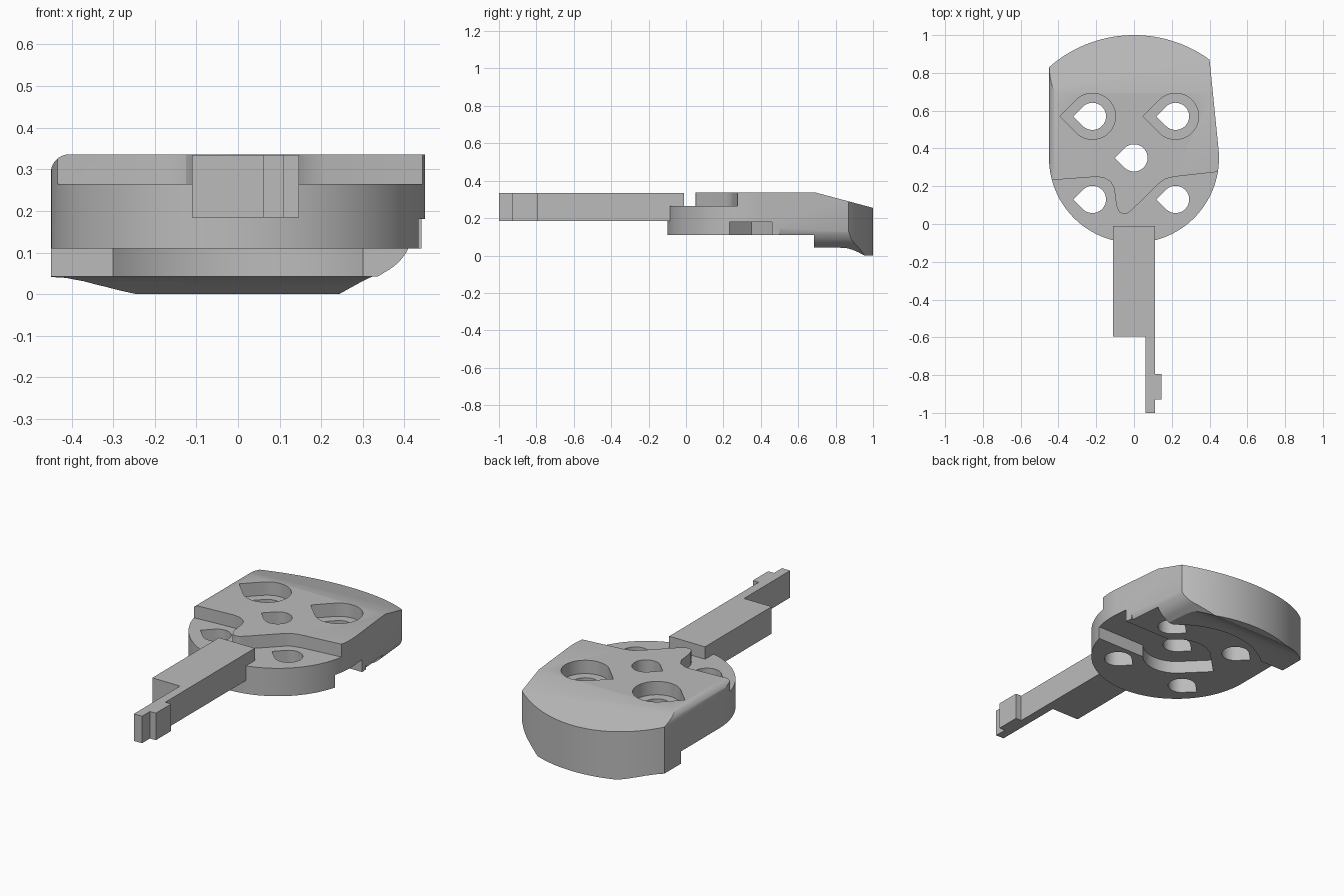
import bpy, bmesh
from math import sin, cos, radians, sqrt, atan2, degrees

cube = bpy.data.objects.get("Cube")
if cube:
    bpy.data.objects.remove(cube, do_unlink=True)

grey = bpy.data.materials.new("plain grey")
grey.use_nodes = True
grey.diffuse_color = (0.5, 0.5, 0.5, 1)
grey.node_tree.nodes["Principled BSDF"].inputs["Base Color"].default_value = (0.5, 0.5, 0.5, 1)


def arc(cx, cy, r, a0, a1, n):
    """Points on an arc, angles in degrees."""
    angles = [radians(a0 + (a1 - a0) * i / n) for i in range(n + 1)]
    return [(cx + r * cos(a), cy + r * sin(a)) for a in angles]


def teardrop(cx, cy, r):
    """Round hole with a right-angled tip pointing to -x."""
    return arc(cx, cy, r, -135, 135, 36) + [(cx - r * sqrt(2), cy)]


def prism(name, profile, lo, hi, axis="z", shear=0.0):
    """Extrude a 2D profile along an axis; shear slides the far end in x."""
    place = {"z": lambda p, h: (p[0], p[1], h),
             "y": lambda p, h: (p[0] - shear * (h - lo), h, p[1]),
             "x": lambda p, h: (h, p[0], p[1])}[axis]
    bm = bmesh.new()
    ends = [[bm.verts.new(place(p, h)) for p in profile] for h in (lo, hi)]
    for end in ends:
        bm.faces.new(end)
    n = len(profile)
    for i in range(n):
        j = (i + 1) % n
        bm.faces.new((ends[0][i], ends[0][j], ends[1][j], ends[1][i]))
    bmesh.ops.recalc_face_normals(bm, faces=bm.faces)
    mesh = bpy.data.meshes.new(name)
    bm.to_mesh(mesh)
    bm.free()
    mesh.materials.append(grey)
    obj = bpy.data.objects.new(name, mesh)
    bpy.context.collection.objects.link(obj)
    return obj


def cut(target, cutter):
    """Subtract the cutter, then delete it."""
    mod = target.modifiers.new("cut", "BOOLEAN")
    mod.operation = "DIFFERENCE"
    mod.solver = "EXACT"
    mod.object = cutter
    bpy.context.view_layer.objects.active = target
    bpy.ops.object.modifier_apply(modifier=mod.name)
    bpy.data.objects.remove(cutter, do_unlink=True)


# Body blank: round front, straight flanks, shallow rounded back
R, CY, TOP, STEP, BASE = 0.45, 0.35, 0.336, 0.265, 0.11
BACK_R, BACK_Y = 0.68, 0.32
a_right = degrees(atan2(0.55, 0.4))
a_left = degrees(atan2(0.51, -0.45))
outline = arc(0, CY, R, 180, 367, 64) + arc(0, BACK_Y, BACK_R, a_right, a_left, 32)
body = prism("body", outline, 0, TOP)

# Lowered front ledge with a tongue reaching forward
ledge = [(-0.6, 0.225), (-0.43, 0.233), (-0.2, 0.25), (-0.16, 0.245), (-0.125, 0.225),
         (-0.105, 0.19), (-0.098, 0.13), (-0.09, 0.085), (-0.075, 0.06), (-0.053, 0.052),
         (-0.03, 0.058), (0.0, 0.085), (0.13, 0.213), (0.165, 0.238), (0.21, 0.25),
         (0.6, 0.293), (0.6, -0.3), (-0.6, -0.3)]
cut(body, prism("ledge_cutter", ledge, STEP, 0.5))

# Sloping top at the back
cut(body, prism("slope_cutter", [(0.695, TOP), (1.1, 0.228), (1.1, 0.5), (0.695, 0.5)], -1, 1, "x"))

# Underside: raised floor inside the back lip, then the lip's curved lower edge
floor = [(-0.6, -0.3), (0.6, -0.3), (0.6, 0.685)] + arc(0, CY, R, 48.1, 131.9, 32) + [(-0.6, 0.685)]
cut(body, prism("floor_cutter", floor, -0.2, BASE))
lip = [(0.4, -0.2), (0.4, 0.042), (0.82, 0.042), (0.86, 0.039), (0.89, 0.031),
       (0.92, 0.018), (0.955, 0), (0.975, -0.2)]
cut(body, prism("lip_cutter", lip, -1, 1, "x"))

# Rounded lower edge on the left flank
flank = [(0.23, -0.02), (0.25, 0)] + arc(0.28, 0.165, 0.125, -62, 0, 12) + [(0.42, 0.24), (0.8, 0.24), (0.8, -0.02)]
flank = [(x + 0.034, z) for x, z in flank]
cut(body, prism("flank_cutter", flank, 0.5, 1.1, "y", 0.09))

# Rounded upper edge on the right flank
f = 0.045
edge = arc(-R + f, TOP - f, f, 180, 90, 10) + [(-R + f, 0.5), (-0.7, 0.5), (-0.7, TOP - f)]
cut(body, prism("edge_cutter", edge, -0.3, 1.1, "y"))

# Five through holes, two of them countersunk from above
D = 0.22
for x, y in [(-D, CY + D), (D, CY + D), (0, CY), (-D, CY - D), (D, CY - D)]:
    cut(body, prism("hole_cutter", teardrop(x, y, 0.072), -0.2, 0.6))
    if y > CY:
        cut(body, prism("pocket_cutter", teardrop(x, y, 0.122), 0.262, 0.6))

# Pocket and side channel under the centre hole
cut(body, prism("under_pocket_cutter", teardrop(0, CY, 0.178), -0.2, 0.18))
cut(body, prism("channel_cutter", [(0, 0.232), (0.6, 0.232), (0.6, 0.46), (0, 0.46)], -0.2, 0.18))

# Arm with its narrow toothed end
blade = [(-0.11, -0.01), (-0.11, -0.595), (0.06, -0.595), (0.06, -1), (0.11, -1), (0.11, -0.93),
         (0.146, -0.93), (0.146, -0.795), (0.11, -0.795), (0.11, -0.01)]
arm = prism("arm", blade, 0.184, 0.334)

for obj in (body, arm):
    bpy.ops.object.select_all(action="DESELECT")
    obj.select_set(True)
    bpy.context.view_layer.objects.active = obj
    bpy.ops.object.shade_smooth_by_angle(angle=radians(25))
